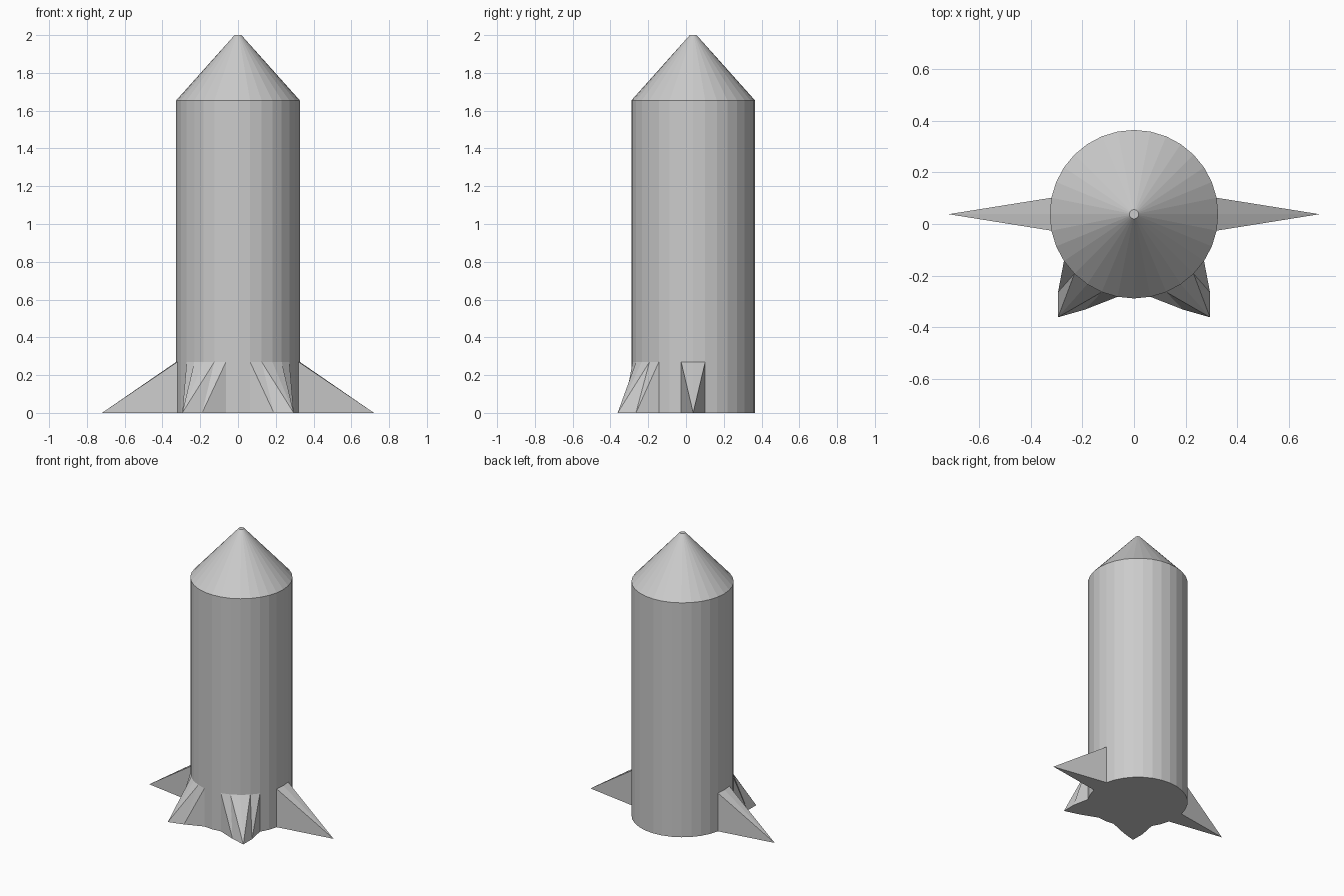
import bpy, bmesh, math

if "Cube" in bpy.data.objects:
    bpy.data.objects.remove(bpy.data.objects["Cube"])

N, R, CY = 32, 0.327, 0.038
FIN_TOP, SHOULDER, TIP_Z, TIP_R = 0.27, 1.655, 2.0, 0.018

# Bottom-ring corners pulled outward into fins (index = step of 11.25 degrees)
pulled = {0: (0.72, CY), 28: (0.295, -0.265), 27: (0.295, -0.362), 26: (0.19, -0.332)}
for i, (x, y) in list(pulled.items()):
    pulled[(N // 2 - i) % N] = (-x, y)


def circle_point(i, r):
    a = 2 * math.pi * i / N
    return r * math.cos(a), CY + r * math.sin(a)


def ring(bm, r, z, moved={}):
    return [bm.verts.new((*moved.get(i, circle_point(i, r)), z)) for i in range(N)]


def reach(v):
    return math.hypot(v.co.x, v.co.y - CY)


def bridge(bm, low, high):
    for i in range(N):
        j = (i + 1) % N
        a, b, c, d = low[i], low[j], high[j], high[i]
        if abs(reach(a) - reach(b)) < 1e-4:
            bm.faces.new((a, b, c, d))
        elif reach(a) > reach(b):      # crease from the further corner
            bm.faces.new((a, b, c))
            bm.faces.new((a, c, d))
        else:
            bm.faces.new((a, b, d))
            bm.faces.new((b, c, d))


def finish(bm, name):
    bmesh.ops.recalc_face_normals(bm, faces=bm.faces)
    mesh = bpy.data.meshes.new(name)
    bm.to_mesh(mesh)
    bm.free()
    obj = bpy.data.objects.new(name, mesh)
    bpy.context.collection.objects.link(obj)
    return obj


# Rocket: finned base, straight body and nose cone in one skin
bm = bmesh.new()
rings = [ring(bm, R, 0, pulled), ring(bm, R, FIN_TOP),
         ring(bm, R, SHOULDER), ring(bm, TIP_R, TIP_Z)]
for low, high in zip(rings, rings[1:]):
    bridge(bm, low, high)
bm.faces.new(rings[0][::-1])
bm.faces.new(rings[-1])
finish(bm, "rocket_body")
